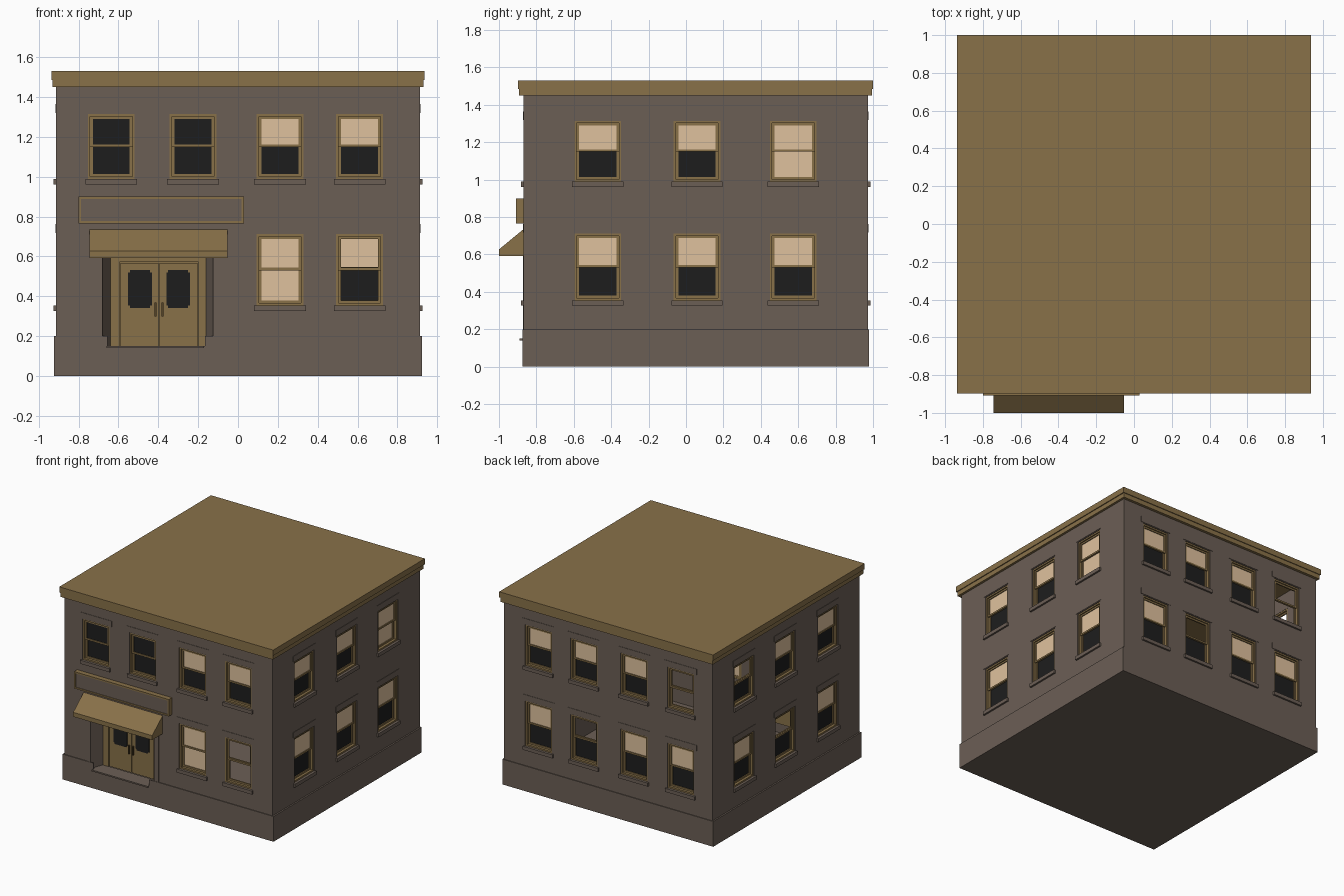
import bpy, bmesh
from mathutils import Matrix, Vector

if "Cube" in bpy.data.objects:
    bpy.data.objects.remove(bpy.data.objects["Cube"], do_unlink=True)


def material(name, *srgb):
    m = bpy.data.materials.new(name)
    m.use_nodes = True
    col = [(c / 255) ** 2.2 for c in srgb] + [1]
    m.diffuse_color = col
    m.node_tree.nodes["Principled BSDF"].inputs["Base Color"].default_value = col
    return m


STONE = material("grey brown stone", 107, 95, 86)
TAN = material("tan trim", 135, 112, 74)
CREAM = material("cream blind", 222, 192, 156)
BLACK = material("black glass", 35, 35, 35)
BRONZE = material("dark bronze", 84, 68, 42)

# Outer wall planes; u runs along a wall, d points outwards
X, FRONT, BACK = 0.912, -0.869, 0.973
SIDES = {
    "front": lambda u, d, z: Vector((u, FRONT - d, z)),
    "back": lambda u, d, z: Vector((u, BACK + d, z)),
    "right": lambda u, d, z: Vector((X + d, u, z)),
    "left": lambda u, d, z: Vector((-X - d, u, z)),
}


def finish(name, bm, mats):
    bmesh.ops.recalc_face_normals(bm, faces=bm.faces[:])
    mesh = bpy.data.meshes.new(name)
    bm.to_mesh(mesh)
    bm.free()
    for m in mats:
        mesh.materials.append(m)
    ob = bpy.data.objects.new(name, mesh)
    bpy.context.collection.objects.link(ob)
    return ob


def boxes(name, side, parts):
    """Join boxes given as (material, u range, d range, z range)."""
    bm, mats = bmesh.new(), []
    for mat, u, d, z in parts:
        if mat not in mats:
            mats.append(mat)
        a = SIDES[side](u[0], d[0], z[0])
        b = SIDES[side](u[1], d[1], z[1])
        size = Vector([abs(p - q) for p, q in zip(a, b)])
        m = Matrix.Translation((a + b) / 2) @ Matrix.Diagonal(size).to_4x4()
        verts = bmesh.ops.create_cube(bm, size=1, matrix=m)["verts"]
        for f in {f for v in verts for f in v.link_faces}:
            f.material_index = mats.index(mat)
    return finish(name, bm, mats)


def ring(mat, u, d, z, w):
    """Four bars of width w around a rectangle."""
    return [(mat, (u[0], u[0] + w), d, z), (mat, (u[1] - w, u[1]), d, z),
            (mat, (u[0] + w, u[1] - w), d, (z[0], z[0] + w)),
            (mat, (u[0] + w, u[1] - w), d, (z[1] - w, z[1]))]


def panel(name, side, u, d, z, holes):
    """A slab with rectangular openings."""
    us = sorted({*u, *(v for h in holes for v in h[0])})
    zs = sorted({*z, *(v for h in holes for v in h[1])})
    bm = bmesh.new()
    for u0, u1 in zip(us, us[1:]):
        for z0, z1 in zip(zs, zs[1:]):
            uc, zc = (u0 + u1) / 2, (z0 + z1) / 2
            if any(h[0][0] < uc < h[0][1] and h[1][0] < zc < h[1][1] for h in holes):
                continue
            bm.faces.new([bm.verts.new(SIDES[side](p, d[1], q))
                          for p, q in ((u0, z0), (u1, z0), (u1, z1), (u0, z1))])
    bmesh.ops.remove_doubles(bm, verts=bm.verts[:], dist=1e-5)
    new = bmesh.ops.extrude_face_region(bm, geom=bm.faces[:])["geom"]
    shift = SIDES[side](0, d[0], 0) - SIDES[side](0, d[1], 0)
    bmesh.ops.translate(bm, vec=shift, verts=[v for v in new if isinstance(v, bmesh.types.BMVert)])
    bmesh.ops.dissolve_limit(bm, angle_limit=0.01, verts=bm.verts[:], edges=bm.edges[:])
    return finish(name, bm, [STONE])


# Sash window: trim, two sashes, panes, sill and lintel
def window(name, side, c, w, z, upper, lower):
    u = (c - w / 2, c + w / 2)
    inner = (u[0] + 0.012, u[1] - 0.012)
    mid = (z[0] + z[1]) / 2 + 0.005
    top, low = (mid - 0.008, z[1] - 0.012), (z[0] + 0.012, mid + 0.008)
    parts = ring(TAN, u, (-0.038, -0.006), z, 0.012)
    parts += ring(TAN, inner, (-0.026, -0.015), top, 0.013)
    parts += ring(TAN, inner, (-0.037, -0.026), low, 0.013)
    for mat, d, pz in ((upper, -0.022, top), (lower, -0.033, low)):
        if mat:
            parts.append((mat, (inner[0] + 0.01, inner[1] - 0.01), (d - 0.002, d),
                          (pz[0] + 0.01, pz[1] - 0.01)))
    boxes(name, side, parts)
    sill = w / 2 + 0.012
    boxes(name + "_sill", side, [(STONE, (c - sill, c + sill), (-0.03, 0.014), (z[0] - 0.028, z[0]))])
    boxes(name + "_lintel", side, [(STONE, (c - 0.14, c + 0.14), (-0.01, 0.003), (z[1] + 0.005, z[1] + 0.05))])


FLOORS = {"lower": (0.355, 0.712), "upper": (0.99, 1.315)}
LONG, SHORT = (-0.636, -0.226, 0.211, 0.61), (-0.472, 0.059, 0.574)
# Windows that differ from a blind over dark glass: (upper pane, lower pane)
SPECIAL = {
    ("front", "upper", 0): (BLACK, BLACK), ("front", "upper", 1): (BLACK, BLACK),
    ("front", "lower", 2): (CREAM, CREAM), ("front", "lower", 3): (None, None),
    ("right", "upper", 2): (CREAM, CREAM),
    ("back", "upper", 0): (None, None), ("back", "lower", 2): (None, BLACK),
    ("left", "upper", 2): (None, BLACK), ("left", "lower", 1): (None, BLACK),
}
DOORWAY = ((-0.68, -0.125), (0.15, 0.595))
T = 0.04

# Walls with windows, and the plinth around their foot
for side in SIDES:
    long = side in ("front", "back")
    w = 0.235 if long else 0.25
    holes = []
    for floor, z in FLOORS.items():
        for i, c in enumerate(LONG if long else SHORT):
            if side == "front" and floor == "lower" and i < 2:
                continue
            holes.append(((c - w / 2, c + w / 2), z))
            panes = SPECIAL.get((side, floor, i), (CREAM, BLACK))
            window(f"{side}_{floor}_window_{i + 1}", side, c, w, z, *panes)
    cut = []
    if side == "front":
        holes.append(DOORWAY)
        cut = [((-0.655, -0.165), (0.15, 0.2))]
    span = (-X, X) if long else (FRONT + T, BACK - T)
    foot = (-X - 0.012, X + 0.012) if long else (FRONT, BACK)
    panel(side + "_wall", side, span, (-T, 0), (0, 1.46), holes)
    panel(side + "_plinth", side, foot, (0, 0.006 if long else 0.012), (0, 0.2), cut)

# Floor, roof and cornice, measured from the front wall
DEPTH = FRONT - BACK
boxes("floor_slab", "front", [(STONE, (-X + T, X - T), (DEPTH + T, -T), (0, 0.03))])
boxes("cornice", "front", [(TAN, (-0.93, 0.93), (DEPTH - 0.021, 0.023), (1.45, 1.485))])
boxes("roof", "front", [(TAN, (-0.937, 0.937), (DEPTH - 0.027, 0.029), (1.485, 1.53))])

# Splayed entrance recess
bm = bmesh.new()
rings = []
for (u0, u1), d in ((DOORWAY[0], -0.002), ((-0.64, -0.16), -0.1)):
    z0, z1 = DOORWAY[1]
    rings.append([bm.verts.new(SIDES["front"](u, d, z))
                  for u, z in ((u0, z0), (u1, z0), (u1, z1), (u0, z1))])
for i in range(4):
    j = (i + 1) % 4
    bm.faces.new((rings[0][i], rings[0][j], rings[1][j], rings[1][i]))
finish("entrance_recess", bm, [STONE])
boxes("entrance_step", "front", [(STONE, (-0.66, -0.17), (-0.1, 0.02), (0.14, 0.151))])

# Stone strips beside the entrance
for name, u in (("left", (-0.125, -0.085)), ("right", (-0.715, -0.68))):
    boxes(name + "_entrance_strip", "front", [(STONE, u, (-0.01, 0.003), (0.2, 0.595))])

# Double door with frame, glass and handles
C = -0.396
frame = [(TAN, (-0.64, -0.16), (-0.13, -0.115), DOORWAY[1])]
frame += [(TAN, u, (-0.115, -0.095), (0.15, 0.595)) for u in ((-0.64, C - 0.198), (C + 0.198, -0.16))]
frame.append((TAN, (C - 0.198, C + 0.198), (-0.115, -0.095), (0.572, 0.595)))
boxes("door_frame", "front", frame)
for name, s in (("left", 1), ("right", -1)):
    def span(a, b):
        return tuple(sorted((C + s * a, C + s * b)))
    boxes(name + "_door", "front", [
        (TAN, span(0.002, 0.194), (-0.115, -0.103), (0.152, 0.568)),
        (BLACK, span(0.036, 0.156), (-0.105, -0.1), (0.354, 0.52)),
        (BLACK, span(0.046, 0.146), (-0.105, -0.1), (0.342, 0.532))])
    boxes(name + "_door_handle", "front", [
        (BRONZE, span(0.012, 0.022), (-0.103, -0.088), (0.3, 0.368))])

# Awning, a side profile extruded along the wall
bm = bmesh.new()
profile = [(0, 0.735), (0.131, 0.627), (0.131, 0.592), (0, 0.592)]
face = bm.faces.new([bm.verts.new(SIDES["front"](-0.744, d, z)) for d, z in profile])
new = bmesh.ops.extrude_face_region(bm, geom=[face])["geom"]
bmesh.ops.translate(bm, vec=(0.692, 0, 0), verts=[v for v in new if isinstance(v, bmesh.types.BMVert)])
finish("awning", bm, [TAN])

# Blank sign board with a raised rim
u, z = (-0.8, 0.03), (0.766, 0.9)
boxes("sign_board", "front", ring(TAN, u, (0, 0.04), z, 0.012)
      + [(STONE, (u[0] + 0.012, u[1] - 0.012), (0, 0.034), (z[0] + 0.012, z[1] - 0.012))])
